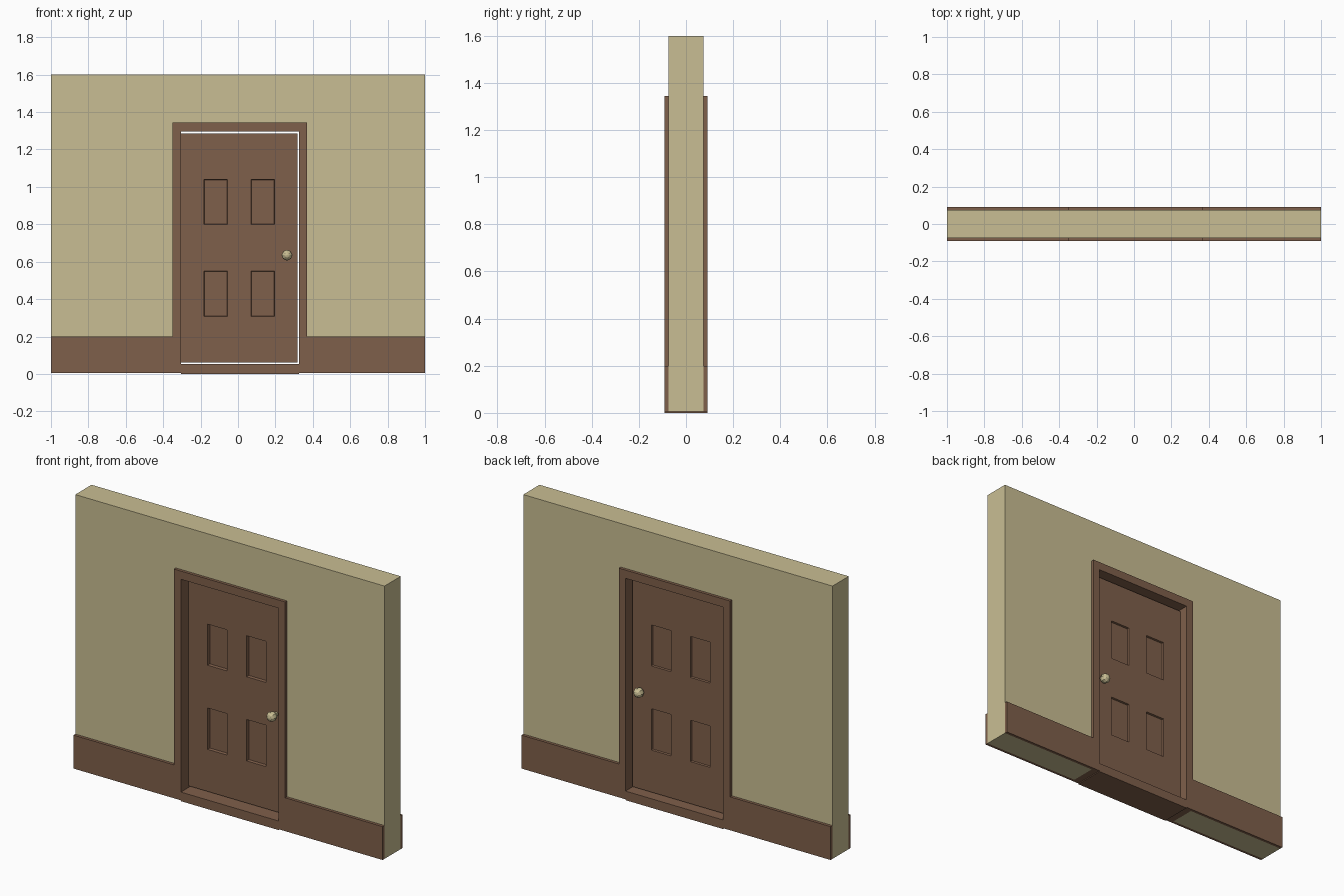
import bpy, bmesh, math
from mathutils import Matrix

if "Cube" in bpy.data.objects:
    bpy.data.objects.remove(bpy.data.objects["Cube"])


def material(name, rgb):
    m = bpy.data.materials.new(name)
    m.diffuse_color = (*rgb, 1)
    m.use_nodes = True
    m.node_tree.nodes["Principled BSDF"].inputs["Base Color"].default_value = m.diffuse_color
    return m


CREAM = material("cream plaster", (0.584, 0.515, 0.292))
WOOD = material("brown wood", (0.212, 0.115, 0.069))


def add_object(name, bm, mat):
    bmesh.ops.recalc_face_normals(bm, faces=bm.faces)
    mesh = bpy.data.meshes.new(name)
    bm.to_mesh(mesh)
    bm.free()
    mesh.materials.append(mat)
    ob = bpy.data.objects.new(name, mesh)
    bpy.context.collection.objects.link(ob)
    return ob


def box(name, x, y, z, mat):
    bm = bmesh.new()
    bmesh.ops.create_cube(bm, size=1)
    for v in bm.verts:
        v.co = [a[0] if c < 0 else a[1] for a, c in zip((x, y, z), v.co)]
    return add_object(name, bm, mat)


WALL, TRIM = 0.075, 0.092      # half depths
L0, L1, R1, R0 = -0.35, -0.305, 0.327, 0.37   # frame outer and inner edges
FLOOR, SILL, HEAD, TOP = 0.005, 0.053, 1.297, 1.345

# Wall around the doorway
wy = (-WALL, WALL)
box("wall_left", (-1, L0), wy, (FLOOR, 1.6), CREAM)
box("wall_right", (R0, 1), wy, (FLOOR, 1.6), CREAM)
box("wall_over_door", (L0, R0), wy, (TOP, 1.6), CREAM)

# Door frame
fy = (-TRIM, TRIM)
box("frame_left_jamb", (L0, L1), fy, (FLOOR, TOP), WOOD)
box("frame_right_jamb", (R1, R0), fy, (FLOOR, TOP), WOOD)
box("frame_head", (L1, R1), fy, (HEAD, TOP), WOOD)
box("frame_sill", (L1, R1), fy, (0, SILL), WOOD)

# Skirting boards on both faces
for side, y in (("front", (-TRIM, -WALL)), ("back", (WALL, TRIM))):
    box(side + "_skirting_left", (-1, L0), y, (FLOOR, 0.2), WOOD)
    box(side + "_skirting_right", (R0, 1), y, (FLOOR, 0.2), WOOD)

# Door leaf: a grid with four sunken panels on each face
DOOR_F, DOOR_B = -0.02, 0.04
xs = [L1, -0.182, -0.057, 0.07, 0.196, 0.319]
zs = [0.062, 0.308, 0.55, 0.8, 1.04, 1.286]
bm = bmesh.new()
grid = [[bm.verts.new((x, DOOR_F, z)) for z in zs] for x in xs]
for i in range(5):
    for j in range(5):
        bm.faces.new((grid[i][j], grid[i + 1][j], grid[i + 1][j + 1], grid[i][j + 1]))
ext = bmesh.ops.extrude_face_region(bm, geom=bm.faces[:], use_keep_orig=True)
for v in ext["geom"]:
    if isinstance(v, bmesh.types.BMVert):
        v.co.y = DOOR_B
bmesh.ops.recalc_face_normals(bm, faces=bm.faces)


def is_panel(f):
    c = f.calc_center_median()
    return abs(f.normal.y) > 0.9 and any(
        xs[i] < c.x < xs[i + 1] and zs[j] < c.z < zs[j + 1]
        for i in (1, 3) for j in (1, 3))


for sign, depth in ((-1, 0.016), (1, 0.01)):
    panels = [f for f in bm.faces if is_panel(f) and f.normal.y * sign > 0]
    bmesh.ops.inset_individual(bm, faces=panels, thickness=0.004, depth=-depth)
add_object("door_leaf", bm, WOOD)

# Faceted knobs with short necks
KX, KZ = 0.262, 0.635
for side, face, y in (("front", DOOR_F, -0.062), ("back", DOOR_B, 0.063)):
    bm = bmesh.new()
    turn = Matrix.Rotation(math.radians(90), 4, "X")
    bmesh.ops.create_uvsphere(bm, u_segments=8, v_segments=6, radius=0.029,
                              matrix=Matrix.Translation((KX, y, KZ)) @ turn)
    bmesh.ops.create_cone(bm, cap_ends=True, segments=8, radius1=0.012,
                          radius2=0.012, depth=abs(y - face),
                          matrix=Matrix.Translation((KX, (y + face) / 2, KZ)) @ turn)
    add_object(side + "_knob", bm, CREAM)
